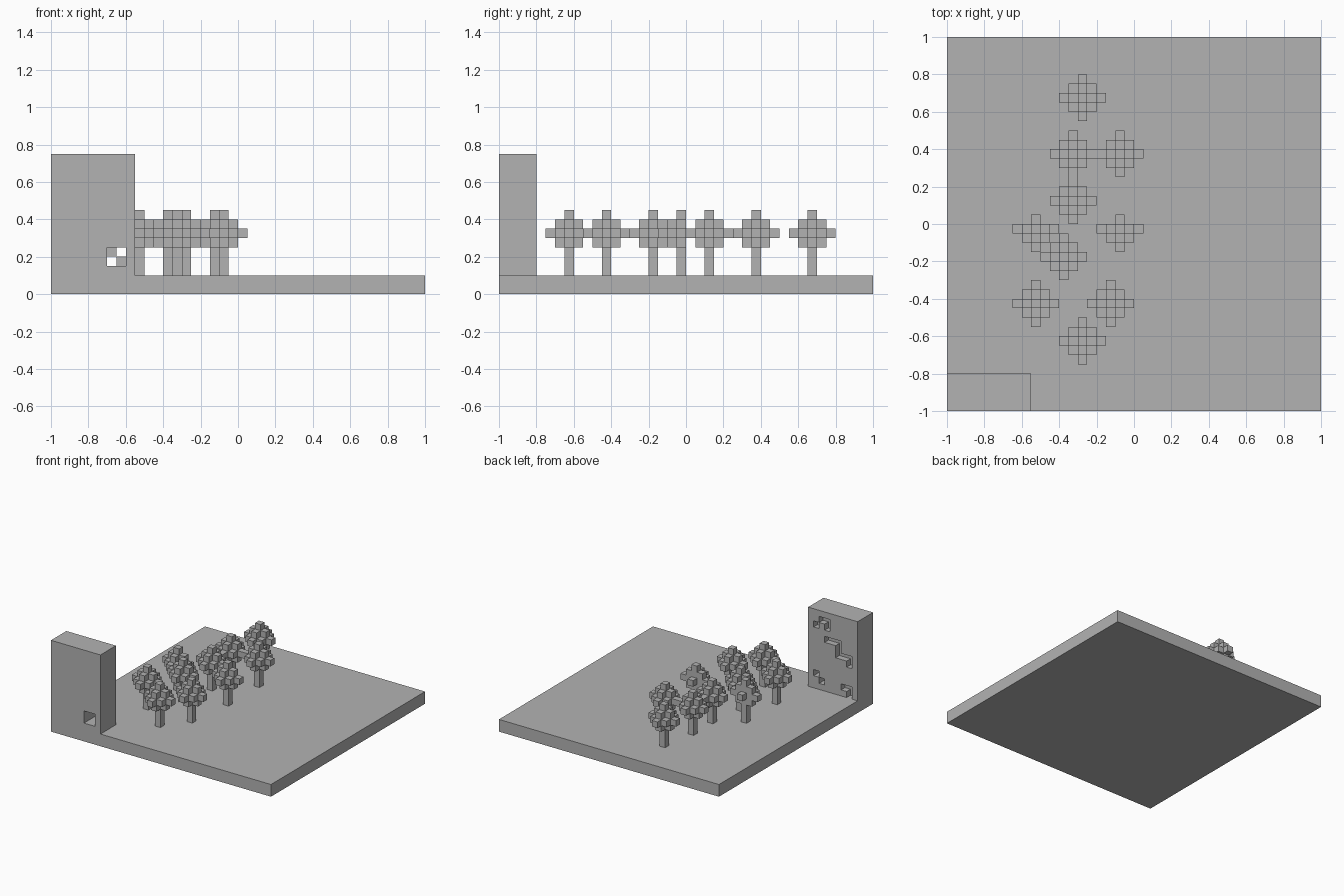
import bpy
from mathutils import Vector

UNIT = 0.05  # edge length of one block

if "Cube" in bpy.data.objects:
    bpy.data.objects.remove(bpy.data.objects["Cube"], do_unlink=True)

grey = bpy.data.materials.new("plain_grey")
grey.use_nodes = True
grey.diffuse_color = (0.45, 0.45, 0.45, 1)
grey.node_tree.nodes["Principled BSDF"].inputs["Base Color"].default_value = (0.45, 0.45, 0.45, 1)


def block_mesh(name, cells):
    """Outer skin of a set of unit blocks, each named by its lowest corner."""
    index, faces = {}, []
    for cell in cells:
        for axis in range(3):
            for side in (0, 1):
                neighbour = list(cell)
                neighbour[axis] += 2 * side - 1
                if tuple(neighbour) in cells:
                    continue
                face = []
                for a, b in ((0, 0), (1, 0), (1, 1), (0, 1)):
                    corner = list(cell)
                    corner[axis] += side
                    corner[(axis + 1) % 3] += a
                    corner[(axis + 2) % 3] += b
                    face.append(index.setdefault(tuple(corner), len(index)))
                faces.append(face if side else face[::-1])
    mesh = bpy.data.meshes.new(name)
    mesh.from_pydata([Vector(c) * UNIT for c in index], [], faces)
    mesh.materials.append(grey)
    return mesh


def place(name, mesh, location):
    obj = bpy.data.objects.new(name, mesh)
    obj.location = location
    bpy.context.collection.objects.link(obj)
    return obj


# Ground slab
bpy.ops.mesh.primitive_cube_add(size=1, location=(0, 0, 0.05))
ground = bpy.context.object
ground.name = "ground_slab"
ground.scale = (2, 2, 0.1)
ground.data.materials.append(grey)

# Wall, with pits in its back and a small window through it
WIDE, DEEP, TALL = 9, 4, 13
wall = {(x, y, z) for x in range(WIDE) for y in range(DEEP) for z in range(TALL)}

# Back pits as (column from the left end, row from the top)
pits = [(2, 1), (3, 1), (3, 2), (1, 2),
        (3, 4), (4, 4), (5, 4), (5, 5), (5, 6), (6, 6), (7, 6), (7, 7),
        (6, 11), (7, 11), (7, 12)]
for column, row in pits:
    wall.discard((WIDE - 1 - column, DEEP - 1, TALL - 1 - row))

# Window: square opening at the front, two diagonal openings at the back
for x in (6, 7):
    for z in (1, 2):
        reach = DEEP if x - z == 5 else 2
        for y in range(reach):
            wall.discard((x, y, z))
place("wall", block_mesh("wall", wall), (-1, -1, 0.1))


# Trees: a stepped round crown on a one-block trunk
def tree_cells(cut_back):
    span = range(-2, 3)
    crown = {(x, y, z + 4) for x in span for y in span for z in span
             if abs(x) + abs(y) + abs(z) <= 2}
    if cut_back:
        crown = {c for c in crown if c[1] <= 0} | {(0, 1, 4)}
    return crown | {(0, 0, z) for z in range(3)}


full_tree = block_mesh("full_tree", tree_cells(False))
cut_tree = block_mesh("cut_tree", tree_cells(True))

# Block columns of the trunks, counted from the middle of the slab
full_spots = [(-6, 13), (-7, 7), (-2, 7), (-7, 2), (-8, -4),
              (-11, -9), (-3, -9), (-6, -13)]
cut_spots = [(-11, -1), (-2, -1)]
for mesh, spots in ((full_tree, full_spots), (cut_tree, cut_spots)):
    for x, y in spots:
        place(mesh.name, mesh, (x * UNIT, y * UNIT, 0.1))
